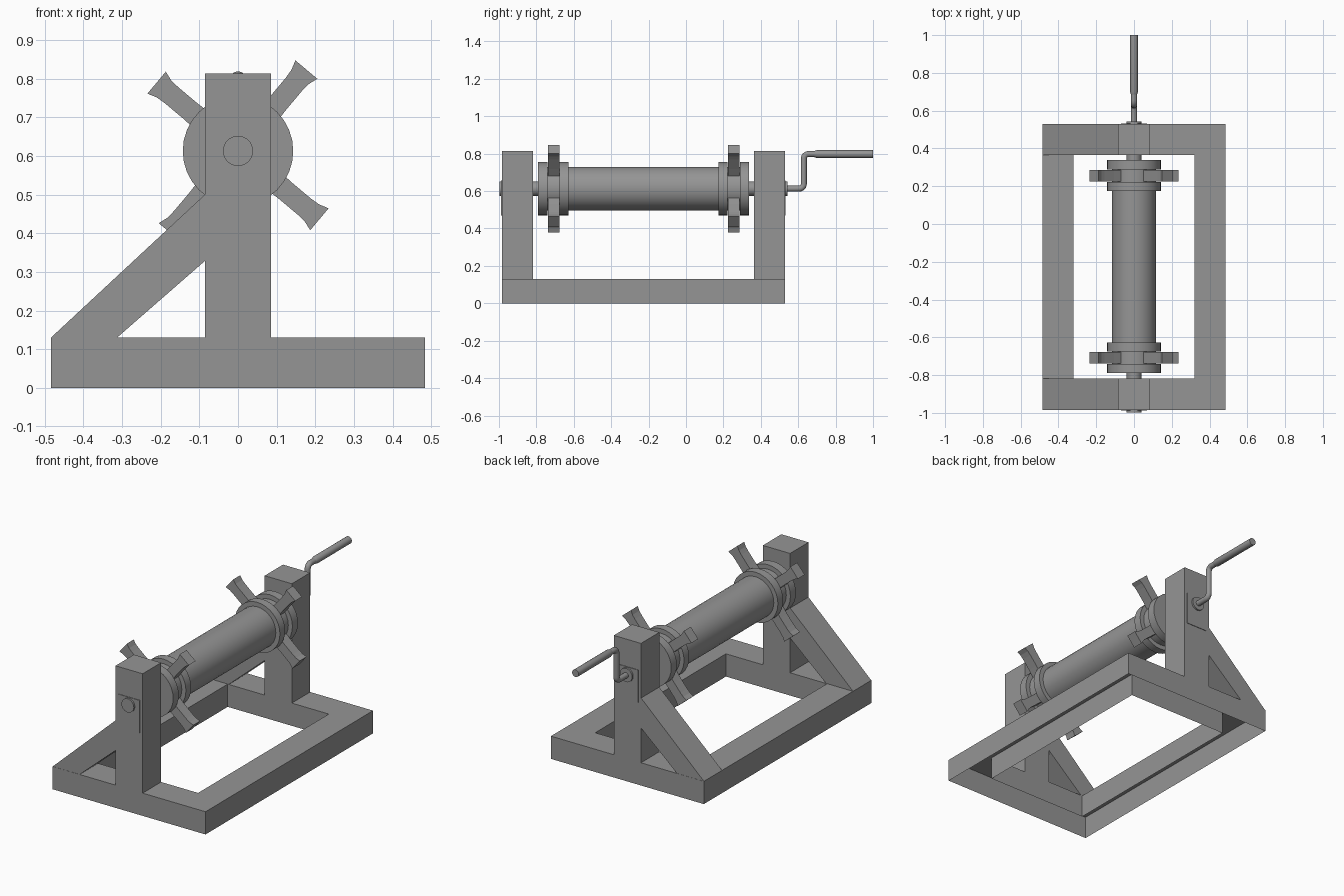
import bpy, bmesh, math
from mathutils import Vector

if "Cube" in bpy.data.objects:
    bpy.data.objects.remove(bpy.data.objects["Cube"])

grey = bpy.data.materials.new("plain_grey")
grey.diffuse_color = (0.30, 0.30, 0.30, 1)
grey.use_nodes = True
grey.node_tree.nodes["Principled BSDF"].inputs["Base Color"].default_value = grey.diffuse_color
AXIS_Z = 0.613


def finish(name, bm, smooth=False):
    bmesh.ops.recalc_face_normals(bm, faces=bm.faces)
    me = bpy.data.meshes.new(name)
    bm.to_mesh(me)
    bm.free()
    ob = bpy.data.objects.new(name, me)
    bpy.context.collection.objects.link(ob)
    me.materials.append(grey)
    if smooth:
        bpy.ops.object.select_all(action='DESELECT')
        ob.select_set(True)
        bpy.context.view_layer.objects.active = ob
        bpy.ops.object.shade_smooth_by_angle(angle=math.radians(35))
    return ob


def prism(name, pts, y0, y1):
    """Extrude an (x, z) outline from y0 to y1."""
    bm = bmesh.new()
    f = bm.faces.new([bm.verts.new((x, y0, z)) for x, z in pts])
    r = bmesh.ops.extrude_face_region(bm, geom=[f])
    vs = [v for v in r["geom"] if isinstance(v, bmesh.types.BMVert)]
    bmesh.ops.translate(bm, verts=vs, vec=(0, y1 - y0, 0))
    return finish(name, bm)


def rect(x0, x1, z0, z1):
    return [(x0, z0), (x1, z0), (x1, z1), (x0, z1)]


def lathe(name, profile, z=AXIS_Z, n=32):
    """Turn a (radius, y) profile around the y direction at height z."""
    bm = bmesh.new()
    rings = []
    for r, y in profile:
        rings.append([bm.verts.new((r * math.cos(2 * math.pi * i / n), y,
                                    z + r * math.sin(2 * math.pi * i / n))) for i in range(n)])
    for a, b in zip(rings, rings[1:]):
        for i in range(n):
            bm.faces.new((a[i], a[(i + 1) % n], b[(i + 1) % n], b[i]))
    bm.faces.new(rings[0])
    bm.faces.new(rings[-1])
    return finish(name, bm, True)


# Base frame: a hollow ring of beams, open underneath
bm = bmesh.new()
def ring(x, y0, y1, z):
    return [bm.verts.new(p) for p in ((-x, y0, z), (x, y0, z), (x, y1, z), (-x, y1, z))]
loops = [ring(0.484, -0.985, 0.53, 0), ring(0.484, -0.985, 0.53, 0.13),
         ring(0.32, -0.818, 0.364, 0.13), ring(0.32, -0.818, 0.364, 0)]
for a, b in zip(loops, loops[1:]):
    for i in range(4):
        bm.faces.new((a[i], a[(i + 1) % 4], b[(i + 1) % 4], b[i]))
finish("base_frame", bm)

# Posts, diagonal braces and bearing plates
for end, y0, y1, out in (("front", -0.985, -0.818, -0.985), ("back", 0.364, 0.53, 0.53)):
    prism(end + "_post", rect(-0.086, 0.086, 0.13, 0.813), y0, y1)
    prism(end + "_brace", [(-0.484, 0.13), (-0.313, 0.13), (-0.086, 0.328), (-0.086, 0.5)],
          y0 + 0.001, y1 - 0.001)
    prism(end + "_bearing_plate", rect(-0.069, 0.069, 0.47, 0.657), out - 0.003, out + 0.003)

# Drum with paired flanges, and the axle through it
R, F = 0.117, 0.143
lathe("drum", [(F, -0.79), (F, -0.74), (R, -0.74), (R, -0.675), (F, -0.675), (F, -0.627),
               (R, -0.627), (R, 0.175), (F, 0.175), (F, 0.222), (R, 0.222), (R, 0.288),
               (F, 0.288), (F, 0.338)])
lathe("axle", [(0.039, -0.998), (0.039, 0.543)])

# Flared spokes between the flanges
half = [(0.03, 0.09), (0.027, 0.16), (0.027, 0.225), (0.029, 0.25), (0.037, 0.275)]
outline = half + [(-w, d) for w, d in reversed(half)]
for end, y in (("front", -0.7075), ("back", 0.255)):
    for k in range(4):
        a = math.radians(50 + 90 * k)
        c, s = math.cos(a), math.sin(a)
        prism(f"{end}_spoke_{k + 1}", [(d * c - w * s, AXIS_Z + d * s + w * c) for w, d in outline],
              y - 0.031, y + 0.031)

# Crank: a bent rod swept along a path with rounded corners
def arc(cy, cz, r, a0, a1, n=6):
    return [(cy + r * math.cos(math.radians(a0 + (a1 - a0) * i / n)),
             cz + r * math.sin(math.radians(a0 + (a1 - a0) * i / n))) for i in range(n + 1)]

path = [(0.53, AXIS_Z)] + arc(0.605, AXIS_Z + 0.025, 0.025, -90, 0) + \
       arc(0.655, 0.773, 0.025, 180, 90) + [(0.70, 0.798)]
bm = bmesh.new()
prev, n = None, 16
for i, p in enumerate(path):
    q0, q1 = path[max(i - 1, 0)], path[min(i + 1, len(path) - 1)]
    t = Vector((0, q1[0] - q0[0], q1[1] - q0[1])).normalized()
    side, up = Vector((1, 0, 0)), t.cross(Vector((1, 0, 0)))
    cur = [bm.verts.new(Vector((0, *p)) + 0.016 * (math.cos(2 * math.pi * k / n) * side
                                                   + math.sin(2 * math.pi * k / n) * up)) for k in range(n)]
    if prev:
        for k in range(n):
            bm.faces.new((prev[k], prev[(k + 1) % n], cur[(k + 1) % n], cur[k]))
    else:
        bm.faces.new(cur)
    prev = cur
bm.faces.new(prev)
finish("crank_rod", bm, True)
lathe("crank_handle", [(0.016, 0.685), (0.021, 0.70), (0.021, 1.0)], 0.798, 16)
